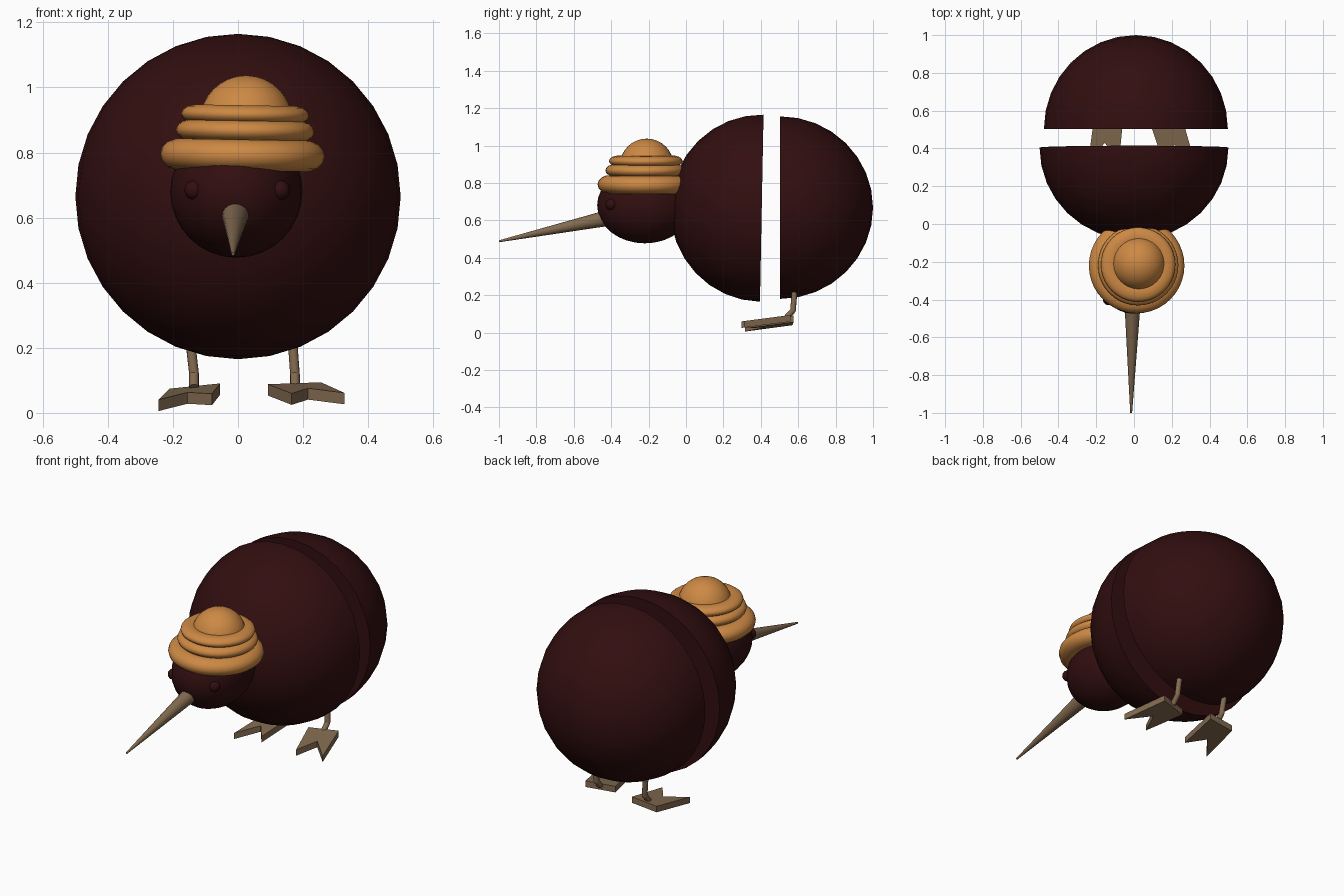
import bpy, bmesh, math
from mathutils import Vector, Matrix

cube = bpy.data.objects.get("Cube")
if cube:
    bpy.data.objects.remove(cube, do_unlink=True)


def material(name, rgb):
    m = bpy.data.materials.new(name)
    m.use_nodes = True
    color = (*rgb, 1)
    m.diffuse_color = color
    bsdf = m.node_tree.nodes["Principled BSDF"]
    bsdf.inputs["Base Color"].default_value = color
    bsdf.inputs["Roughness"].default_value = 0.8
    return m


PLUMAGE = material("dark_maroon", (0.032, 0.0045, 0.005))
HAT = material("warm_orange", (0.61, 0.25, 0.058))
HORN = material("horn_brown", (0.225, 0.145, 0.08))


def add_object(name, bm, mat, smooth=True):
    bmesh.ops.recalc_face_normals(bm, faces=bm.faces)
    mesh = bpy.data.meshes.new(name)
    bm.to_mesh(mesh)
    bm.free()
    mesh.materials.append(mat)
    obj = bpy.data.objects.new(name, mesh)
    bpy.context.collection.objects.link(obj)
    if smooth:
        bpy.ops.object.select_all(action="DESELECT")
        obj.select_set(True)
        bpy.context.view_layer.objects.active = obj
        bpy.ops.object.shade_smooth_by_angle(angle=math.radians(35))
    return obj


def ball(name, center, radii, mat, segments=32, cut=None, turn=0):
    """Ellipsoid, optionally cut to a closed half; cut points to the removed side."""
    bm = bmesh.new()
    bmesh.ops.create_uvsphere(bm, u_segments=segments, v_segments=segments // 2, radius=1)
    if cut:
        bmesh.ops.bisect_plane(bm, geom=bm.verts[:] + bm.edges[:] + bm.faces[:],
                               dist=1e-5, plane_co=(0, 0, 0), plane_no=cut, clear_outer=True)
        rim = [e for e in bm.edges if e.is_boundary]
        bmesh.ops.contextual_create(bm, geom=rim)
    place = (Matrix.Translation(center) @ Matrix.Rotation(math.radians(turn), 4, "X")
             @ Matrix.Diagonal((*radii, 1)))
    bm.transform(place)
    return add_object(name, bm, mat)


def rod(name, start, end, r1, r2, mat, sides=20):
    start, end = Vector(start), Vector(end)
    axis = end - start
    bm = bmesh.new()
    bmesh.ops.create_cone(bm, cap_ends=True, segments=sides, radius1=r1, radius2=r2,
                          depth=axis.length)
    bm.transform(Matrix.Translation((start + end) / 2)
                 @ axis.to_track_quat("Z", "Y").to_matrix().to_4x4())
    return add_object(name, bm, mat)


def ring(name, center, outer, thick, height, mat):
    """Ring with an oval section."""
    bpy.ops.mesh.primitive_torus_add(major_segments=40, minor_segments=14, location=center,
                                     major_radius=outer - thick, minor_radius=thick)
    obj = bpy.context.object
    obj.name = name
    obj.scale.z = height / (2 * thick)
    obj.rotation_euler.y = math.radians(1)
    obj.data.materials.append(mat)
    bpy.ops.object.shade_smooth_by_angle(angle=math.radians(60))


# Body in two separate halves
ball("front_body", (0, 0.405, 0.665), (0.5, 0.49, 0.5), PLUMAGE, cut=(0, 1, 0), turn=-1.1)
ball("rear_body", (0.01, 0.503, 0.668), (0.487, 0.497, 0.488), PLUMAGE, cut=(0, -1, 0))

# Head, eyes and beak
ball("head", (-0.005, -0.22, 0.68), (0.203, 0.255, 0.203), PLUMAGE)
for side, x in (("right", -0.135), ("left", 0.13)):
    ball(side + "_eye", (x, -0.4, 0.685), (0.03, 0.03, 0.03), PLUMAGE, segments=16)
rod("beak", (-0.008, -0.43, 0.61), (-0.015, -1, 0.488), 0.042, 0.005, HORN)

# Hat of stacked rings with a dome
ring("hat_brim", (0.014, -0.22, 0.792), 0.253, 0.06, 0.098, HAT)
ring("hat_middle_ring", (0.022, -0.218, 0.867), 0.213, 0.05, 0.066, HAT)
ring("hat_upper_ring", (0.022, -0.215, 0.917), 0.197, 0.05, 0.058, HAT)
ball("hat_dome", (0.025, -0.21, 0.895), (0.143, 0.143, 0.142), HAT, cut=(0, 0, -1))


def foot(name, outline, height, thickness=0.035):
    """Notched plate; height gives the tilted top surface."""
    bm = bmesh.new()
    top = [bm.verts.new((x, y, height(x, y))) for x, y in outline]
    low = [bm.verts.new(v.co - Vector((0, 0, thickness))) for v in top]
    bm.faces.new(top)
    bm.faces.new(low[::-1])
    for i in range(len(top)):
        j = (i + 1) % len(top)
        bm.faces.new((top[i], low[i], low[j], top[j]))
    add_object(name, bm, HORN, smooth=False)


# Feet
foot("left_foot", [(0.092, 0.515), (0.255, 0.56), (0.327, 0.31), (0.215, 0.42), (0.165, 0.297)],
     lambda x, y: 0.094 + 0.13 * (y - 0.56))
foot("right_foot", [(-0.21, 0.57), (-0.055, 0.575), (-0.08, 0.33), (-0.155, 0.43), (-0.245, 0.315)],
     lambda x, y: 0.09 + 0.1 * (x + 0.055) + 0.12 * (y - 0.57))

# Bent legs
for side, x, lean in (("left", 0.172, -0.004), ("right", -0.138, -0.008)):
    ankle = (x + 0.003, 0.535, 0.078)
    knee = (x + 0.003, 0.572, 0.118)
    hip = (x + lean, 0.58, 0.215)
    rod(side + "_ankle", ankle, knee, 0.015, 0.015, HORN, 12)
    rod(side + "_leg", knee, hip, 0.015, 0.015, HORN, 12)
    ball(side + "_knee", knee, (0.015, 0.015, 0.015), HORN, segments=12)
